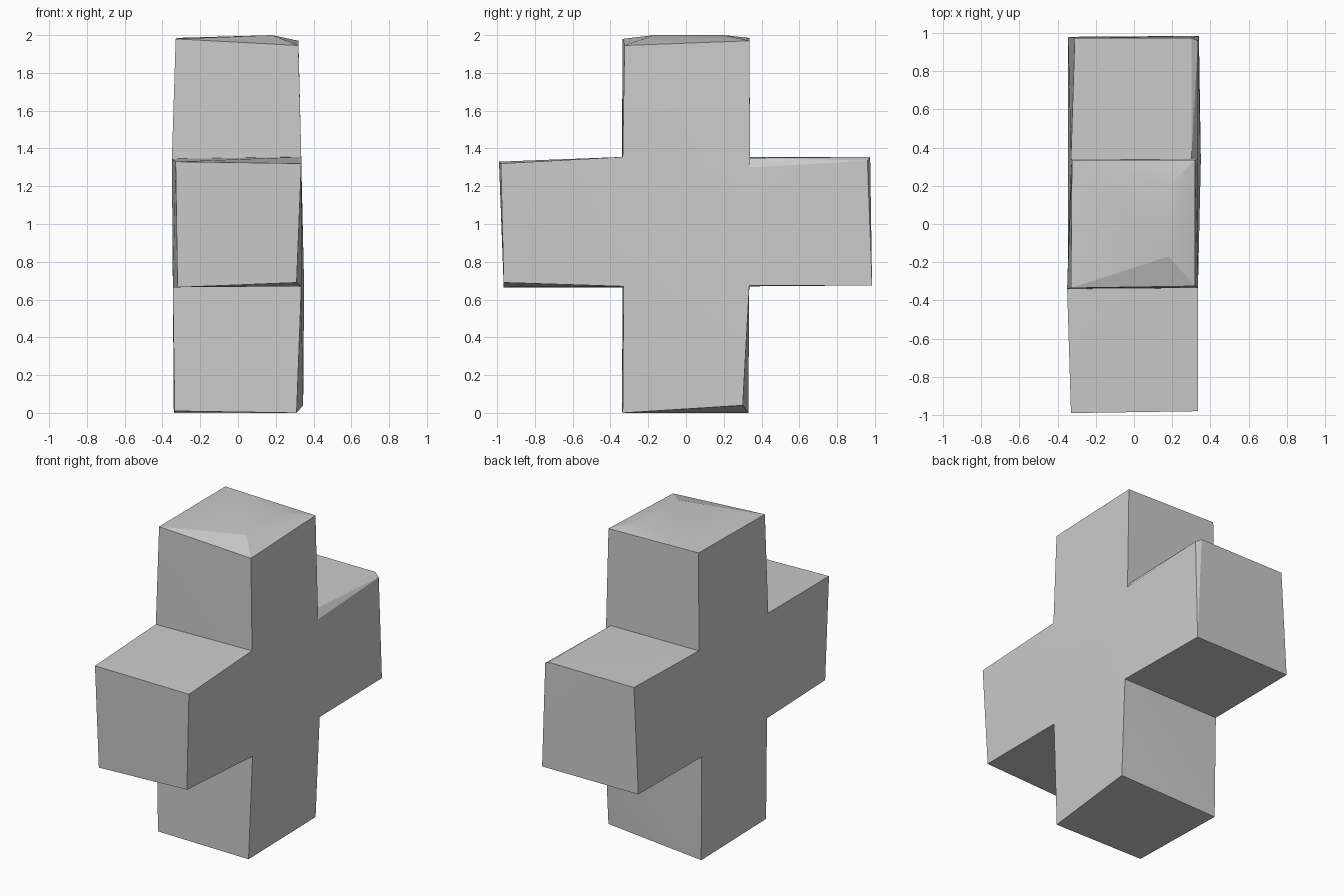
import bpy
import bmesh
import math
from mathutils import Vector

# Remove the default cube
default = bpy.data.objects.get("Cube")
if default:
    bpy.data.objects.remove(default, do_unlink=True)


def make_material(name, value):
    mat = bpy.data.materials.new(name)
    mat.use_nodes = True
    colour = (value, value, value, 1)
    mat.diffuse_color = colour
    mat.node_tree.nodes["Principled BSDF"].inputs["Base Color"].default_value = colour
    return mat


# Corners of the slightly uneven central cube, named by side:
# l/r = +x/-x, f/b = front/back, d/u = down/up
core = {
    "lfd": (.335, -.33, .67), "lbd": (.35, .335, .675),
    "lfu": (.335, -.335, 1.355), "lbu": (.335, .34, 1.30),
    "rfd": (-.345, -.335, .665), "rbd": (-.345, .335, .67),
    "rfu": (-.35, -.34, 1.345), "rbu": (-.33, .34, 1.355),
}

# Outer corners of each arm, listed by the side letter it grows from
tips = {
    "f": [(.31, -.965, .69), (.335, -.98, 1.32),
          (-.32, -.965, .665), (-.33, -.99, 1.33)],
    "b": [(.34, .985, .675), (.335, .96, 1.335), (.30, .975, 1.355),
          (-.31, .975, 1.355), (-.345, .98, .675)],
    "u": [(.32, -.325, 1.945), (.32, .335, 1.97), (-.33, -.335, 1.98),
          (-.325, .335, 1.985), (.18, -.17, 2), (.18, .2, 2)],
    "d": [(.31, -.335, 0), (.345, .30, .04),
          (-.335, -.34, .01), (-.34, .33, 0)],
}
# Worn top edge where the back arm meets the post
extra_roots = {"b": [(.30, .34, 1.35)]}


def add_arm(bm, side):
    """Wrap an arm from the core to its tip and leave its root open."""
    roots = [p for key, p in core.items() if side in key] + extra_roots.get(side, [])
    root_verts = [bm.verts.new(p) for p in roots]
    tip_verts = [bm.verts.new(p) for p in tips[side]]
    bmesh.ops.convex_hull(bm, input=root_verts + tip_verts)
    inner = set(root_verts)
    caps = [f for f in bm.faces if all(v in inner for v in f.verts)]
    bmesh.ops.delete(bm, geom=caps, context="FACES_ONLY")


bm = bmesh.new()
for side in tips:
    add_arm(bm, side)

# Flat sides of the central cube
for side in "lr":
    ring = [side + end for end in ("fd", "bd", "bu", "fu")]
    bm.faces.new([bm.verts.new(Vector(core[key])) for key in ring])

# Weld the arms to the core
bmesh.ops.remove_doubles(bm, verts=bm.verts[:], dist=0.0005)
bmesh.ops.recalc_face_normals(bm, faces=bm.faces[:])

mesh = bpy.data.meshes.new("block_cross")
bm.to_mesh(mesh)
bm.free()
mesh.materials.append(make_material("light grey", 0.6))

block_cross = bpy.data.objects.new("block_cross", mesh)
bpy.context.collection.objects.link(block_cross)

# Soften the worn faces while keeping the block edges crisp
bpy.ops.object.select_all(action="DESELECT")
block_cross.select_set(True)
bpy.context.view_layer.objects.active = block_cross
bpy.ops.object.shade_smooth_by_angle(angle=math.radians(15))
